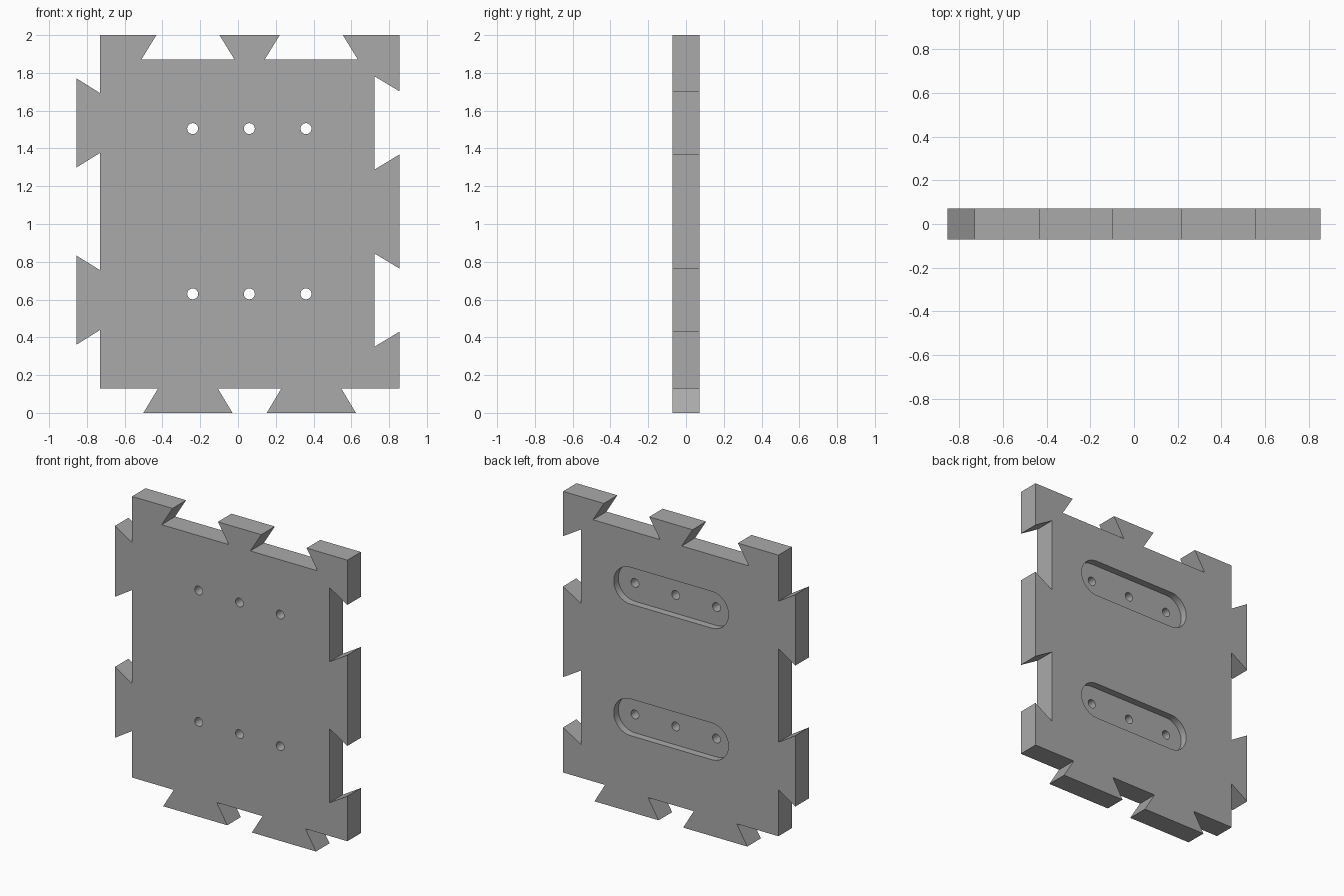
import bpy, bmesh, math
from mathutils import Vector

if "Cube" in bpy.data.objects:
    bpy.data.objects.remove(bpy.data.objects["Cube"], do_unlink=True)

HALF_T = 0.071                      # half the panel thickness
POCKET_DEPTH = 0.048
COLS, ROWS = (-0.265, 0.388), (0.597, 1.535)     # joint centres along each side
HOLES_X, SLOTS_Z = (-0.24, 0.06, 0.36), (0.63, 1.505)

grey = bpy.data.materials.new("plain grey")
grey.use_nodes = True
colour = (0.4, 0.4, 0.4, 1)
grey.diffuse_color = colour
grey.node_tree.nodes["Principled BSDF"].inputs["Base Color"].default_value = colour


def prism(name, outline, y0, y1):
    """Extrude an x-z outline from y0 to y1."""
    bm = bmesh.new()
    face = bm.faces.new([bm.verts.new((x, y0, z)) for x, z in outline])
    grown = bmesh.ops.extrude_face_region(bm, geom=[face])["geom"]
    bmesh.ops.translate(bm, vec=Vector((0, y1 - y0, 0)),
                        verts=[v for v in grown if isinstance(v, bmesh.types.BMVert)])
    bmesh.ops.recalc_face_normals(bm, faces=bm.faces)
    mesh = bpy.data.meshes.new(name)
    bm.to_mesh(mesh)
    bm.free()
    mesh.materials.append(grey)
    obj = bpy.data.objects.new(name, mesh)
    bpy.context.collection.objects.link(obj)
    return obj


def dovetail(centre, base, tip, near, far):
    """Four (along, across) points of a dovetail, in rising order."""
    return [(centre - base, near), (centre - tip, far),
            (centre + tip, far), (centre + base, near)]


def rounded_slot(cx, cz, half_run, radius, steps=24):
    """Outline of a slot with round ends; a zero run gives a circle."""
    points = []
    for side in (1, -1):
        for i in range(steps + (1 if half_run else 0)):
            a = math.pi * (i / steps - 0.5)
            points.append((cx + side * (half_run + radius * math.cos(a)),
                           cz + side * radius * math.sin(a)))
    return points


# Panel outline: tabs on the bottom and right side, matching notches opposite
tab, notch = (0.158, 0.236), (0.167, 0.247)
bottom = [p for c in COLS for p in dovetail(c, *tab, 0.13, 0)]
right = [(x, z) for c in ROWS for z, x in dovetail(c, *notch, 0.855, 0.722)]
top = [p for c in COLS for p in dovetail(c, *notch, 2, 1.87)][::-1]
left = [(x, z) for c in ROWS for z, x in dovetail(c, *tab, -0.73, -0.855)][::-1]
outline = ([(-0.73, 0.13)] + bottom + [(0.855, 0.13)] + right
           + [(0.855, 2)] + top + [(-0.73, 2)] + left)
panel = prism("dovetail_panel", outline, -HALF_T, HALF_T)

# Rear pockets and the screw holes through them
cutters = []
for z in SLOTS_Z:
    cutters.append(prism("pocket_cutter", rounded_slot(0.06, z, 0.3, 0.122),
                         HALF_T - POCKET_DEPTH, HALF_T + 0.1))
for z in SLOTS_Z:
    for x in HOLES_X:
        cutters.append(prism("hole_cutter", rounded_slot(x, z, 0, 0.029, 12), -0.2, 0.2))

bpy.ops.object.select_all(action="DESELECT")
panel.select_set(True)
bpy.context.view_layer.objects.active = panel
for cutter in cutters:
    cutter.hide_render = True
    cut = panel.modifiers.new("cut", "BOOLEAN")
    cut.operation, cut.solver, cut.object = "DIFFERENCE", "EXACT", cutter
    bpy.ops.object.modifier_apply(modifier=cut.name)
    bpy.data.objects.remove(cutter, do_unlink=True)

bpy.ops.object.shade_smooth_by_angle(angle=math.radians(30))
